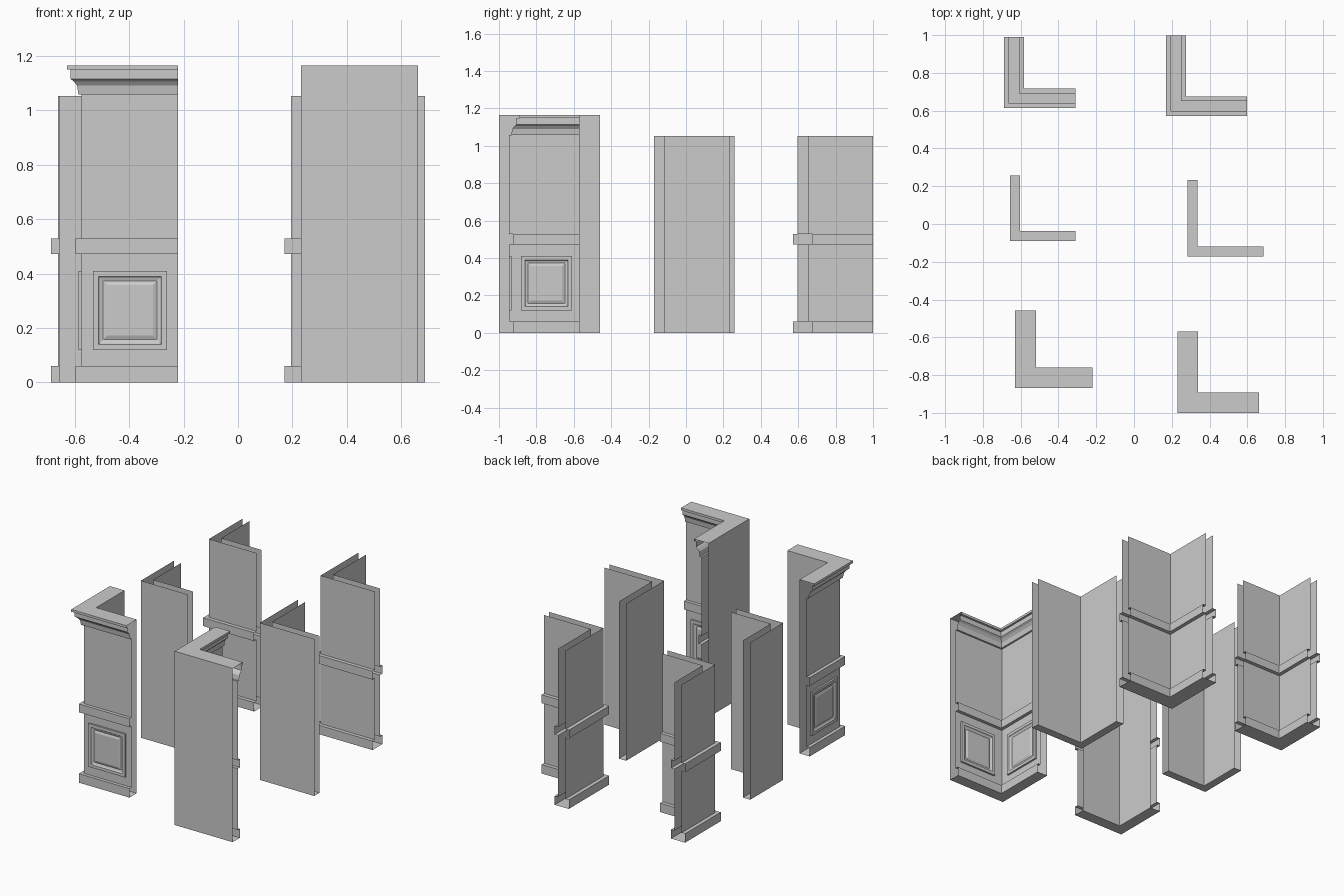
import bpy, bmesh
from mathutils import Vector

if "Cube" in bpy.data.objects:
    bpy.data.objects.remove(bpy.data.objects["Cube"])

T = 0.054            # wall thickness
LOW, HIGH = 1.053, 1.165

def make(name, bm):
    me = bpy.data.meshes.new(name)
    bm.to_mesh(me)
    bm.free()
    ob = bpy.data.objects.new(name, me)
    bpy.context.collection.objects.link(ob)
    return ob

def trim(out):
    """Base board and chair rail as (projection, height), from top to floor."""
    return [(0, .528), (out, .528), (out, .472), (0, .472),
            (0, .06), (out, .06), (out, 0)]

# Cornice section: top slab, fascia, cove, bottom lip
CORNICE = [(.055, HIGH), (.055, 1.149), (.041, 1.149), (.041, 1.115),
           (.029, 1.106), (.017, 1.09), (.012, 1.057), (0, 1.057)]
DECOR = CORNICE + trim(.022)

def corner(name, x, y, length, outer, inner, base=0.0, closed=False):
    """Sweep a mitred section along an L. outer/inner are top-to-floor
    profiles; base is the outer wall plane's distance from the corner."""
    prof = [(base - p, z) for p, z in outer]
    prof += [(base + T + p, z) for p, z in reversed(inner)]
    bm = bmesh.new()
    rings = [[bm.verts.new(v) for v in
              ((x + d, y + length, z), (x + d, y + d, z), (x + length, y + d, z))]
             for d, z in prof]
    n = len(rings)
    for j in range(n if closed else n - 1):
        a, b = rings[j], rings[(j + 1) % n]
        for i in range(2):
            bm.faces.new((a[i], b[i], b[i + 1], a[i + 1]))
    return make(name, bm)

def panel(name, centre, u, n):
    """Raised frame with a bevelled recess and a fielded centre."""
    c, u, n, w = Vector(centre), Vector(u), Vector(n), Vector((0, 0, 1))
    bm = bmesh.new()
    prev = None
    for inset, h in [(0, 0), (0, .012), (.02, .012), (.025, .006), (.037, .002), (.052, .008)]:
        a, b = .136 - inset, .145 - inset
        ring = [bm.verts.new(c + u * (sx * a) + w * (sz * b) + n * h)
                for sx, sz in ((-1, -1), (1, -1), (1, 1), (-1, 1))]
        if prev:
            for i in range(4):
                k = (i + 1) % 4
                bm.faces.new((prev[i], prev[k], ring[k], ring[i]))
        prev = ring
    bm.faces.new(prev)
    make(name, bm)

plain_low = [(0, LOW), (0, 0)]
plain_high = [(0, HIGH), (0, 0)]
railed = [(0, LOW)] + trim(.025)

# Railed corners, trimmed on both sides
corner("railed_corner_small", -.688, .612, .379, railed, railed, .026)
corner("railed_corner_large", .169, .571, .428, railed, railed, .026)

# Plain corners
corner("plain_corner_small", -.657, -.09, .348, plain_low, plain_low)
corner("plain_corner_large", .282, -.172, .404, plain_low, plain_low)

# Panelled corner, decorated on the outside
ex, ey = -.629, -.868
corner("outer_panelled_corner", ex, ey, .409, DECOR, plain_high, .055, True)
panel("outer_panel_front", (ex + .232, ey + .055, .265), (1, 0, 0), (0, -1, 0))
panel("outer_panel_side", (ex + .055, ey + .232, .265), (0, -1, 0), (-1, 0, 0))

# Panelled corner, decorated on the inside
fx, fy = .231, -1.0
corner("inner_panelled_corner", fx, fy, .43, plain_high, DECOR, 0, True)
panel("inner_panel_back", (fx + .254, fy + T, .265), (-1, 0, 0), (0, 1, 0))
panel("inner_panel_side", (fx + T, fy + .254, .265), (0, 1, 0), (1, 0, 0))
